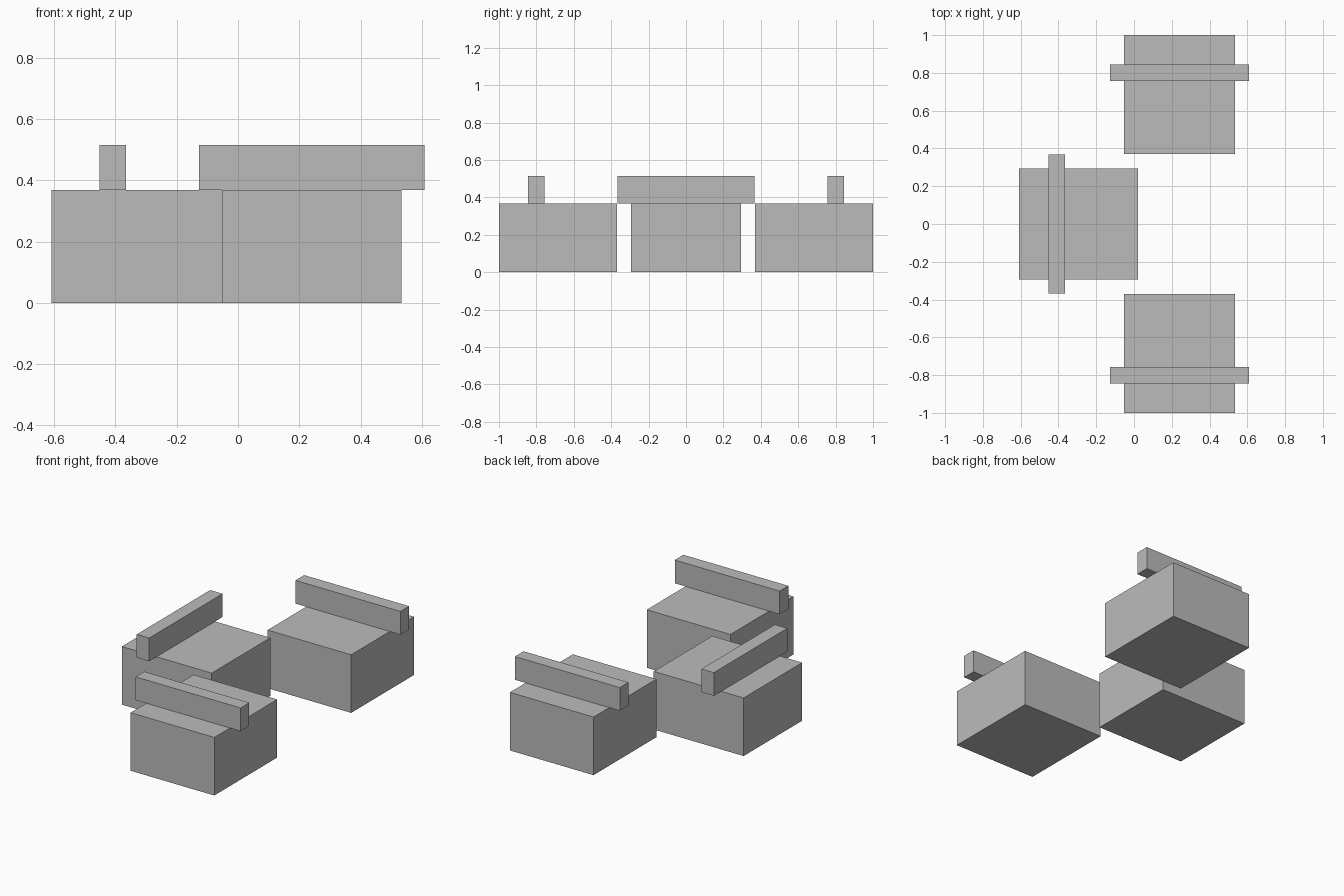
import bpy
from math import pi
from mathutils import Matrix, Vector

if "Cube" in bpy.data.objects:
    bpy.data.objects.remove(bpy.data.objects["Cube"])

grey = bpy.data.materials.new("plain grey")
grey.use_nodes = True
colour = (0.5, 0.5, 0.5, 1)
grey.diffuse_color = colour
grey.node_tree.nodes["Principled BSDF"].inputs["Base Color"].default_value = colour


def box(name, size, centre, place):
    """Box in the unit's own frame, then moved into place."""
    bpy.ops.mesh.primitive_cube_add(size=1)
    ob = bpy.context.object
    ob.name = name
    ob.data.transform(place @ Matrix.Translation(centre) @ Matrix.Diagonal((*size, 1)))
    ob.data.materials.append(grey)


# Each unit starts at its outer edge and runs inward along its own y
units = {
    "front": ((0.241, -1, 0), 0),
    "back": ((0.241, 1, 0), pi),
    "right": ((-0.609, 0, 0), -pi / 2),
}
for side, (edge, turn) in units.items():
    place = Matrix.Translation(Vector(edge)) @ Matrix.Rotation(turn, 4, "Z")
    # Block seat
    box(side + "_seat_block", (0.586, 0.63, 0.368), (0, 0.315, 0.184), place)
    # Overhanging bar standing on the block
    box(side + "_back_bar", (0.735, 0.087, 0.147), (0, 0.2, 0.4415), place)
